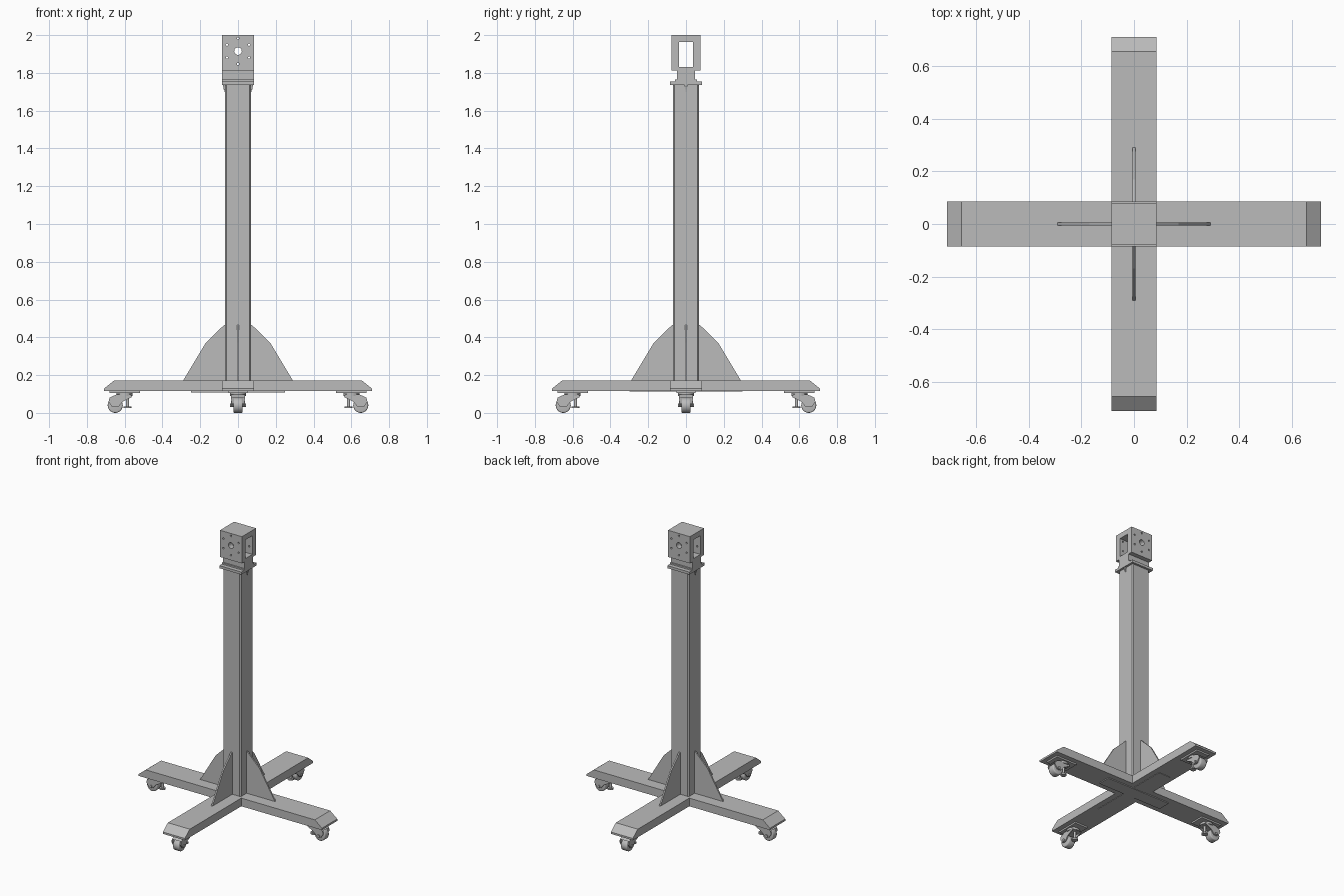
import bpy, bmesh, math
from mathutils import Matrix, Vector

cube = bpy.data.objects.get("Cube")
if cube:
    bpy.data.objects.remove(cube, do_unlink=True)

GREY = (0.5, 0.5, 0.5, 1.0)
metal = bpy.data.materials.new("grey_metal")
metal.use_nodes = True
metal.diffuse_color = GREY
metal.node_tree.nodes["Principled BSDF"].inputs["Base Color"].default_value = GREY


def finish(name, bm, turn=0, smooth=False):
    """Turn a bmesh into an object, rotated about z by quarter turns."""
    bmesh.ops.recalc_face_normals(bm, faces=bm.faces[:])
    bm.transform(Matrix.Rotation(turn * math.pi / 2, 4, "Z"))
    mesh = bpy.data.meshes.new(name)
    bm.to_mesh(mesh)
    bm.free()
    obj = bpy.data.objects.new(name, mesh)
    bpy.context.collection.objects.link(obj)
    mesh.materials.append(metal)
    bpy.ops.object.select_all(action="DESELECT")
    obj.select_set(True)
    bpy.context.view_layer.objects.active = obj
    if smooth:
        bpy.ops.object.shade_smooth_by_angle(angle=math.radians(35))
    return obj


def box(name, x, y, z, turn=0, chamfer=0):
    """Box from (low, high) ranges."""
    bm = bmesh.new()
    bmesh.ops.create_cube(bm, size=1)
    for v in bm.verts:
        v.co = Vector([r[0] if c < 0 else r[1] for c, r in zip(v.co, (x, y, z))])
    if chamfer:
        upright = [e for e in bm.edges if abs(e.verts[0].co.z - e.verts[1].co.z) > 0.001]
        bmesh.ops.bevel(bm, geom=upright, offset=chamfer, segments=1, affect="EDGES")
    return finish(name, bm, turn)


def prism(name, points, y0, y1, turn=0):
    """Side profile in x and z, extruded along y."""
    bm = bmesh.new()
    face = bm.faces.new([bm.verts.new((x, y0, z)) for x, z in points])
    ext = bmesh.ops.extrude_face_region(bm, geom=[face])
    moved = [g for g in ext["geom"] if isinstance(g, bmesh.types.BMVert)]
    bmesh.ops.translate(bm, verts=moved, vec=(0, y1 - y0, 0))
    return finish(name, bm, turn)


def cylinder(name, centre, radius, depth, axis="Z", turn=0, sides=24, bevel=0):
    bm = bmesh.new()
    bmesh.ops.create_cone(bm, cap_ends=True, segments=sides, radius1=radius,
                          radius2=radius, depth=depth)
    if bevel:
        rims = [e for e in bm.edges if abs(e.verts[0].co.z - e.verts[1].co.z) < 0.0001]
        bmesh.ops.bevel(bm, geom=rims, offset=bevel, segments=3, profile=0.5, affect="EDGES")
    if axis == "Y":
        bm.transform(Matrix.Rotation(math.pi / 2, 4, "X"))
    bm.transform(Matrix.Translation(centre))
    return finish(name, bm, turn, smooth=True)


def cut(target, cutter):
    """Subtract the cutter and discard it."""
    cutter.hide_render = True
    mod = target.modifiers.new("cut", "BOOLEAN")
    mod.operation = "DIFFERENCE"
    mod.solver = "EXACT"
    mod.object = cutter
    bpy.ops.object.select_all(action="DESELECT")
    target.select_set(True)
    bpy.context.view_layer.objects.active = target
    bpy.ops.object.modifier_apply(modifier=mod.name)
    bpy.data.objects.remove(cutter, do_unlink=True)


# Cross-shaped base: one full beam and two half beams, with sloped ends
LOW, TOP, END, SLOPE, HALF = 0.115, 0.172, 0.71, 0.655, 0.085
tip = [(END, LOW), (END, 0.128), (SLOPE, TOP)]
prism("base_beam", tip + [(-x, z) for x, z in reversed(tip)], -HALF, HALF)
for name, turn in (("back_beam", 1), ("front_beam", 3)):
    prism(name, tip + [(HALF, TOP), (HALF, LOW)], -HALF, HALF, turn)

# Reinforcing plates underneath
box("under_plate", (-0.25, 0.25), (-0.045, 0.045), (LOW - 0.006, LOW))
box("cross_under_plate", (-0.3, 0.3), (-0.045, 0.045), (LOW - 0.003, LOW), turn=1)

# Column with chamfered corners and top flange
box("column", (-0.07, 0.07), (-0.07, 0.07), (TOP, 1.737), chamfer=0.008)
box("column_flange", (-HALF, HALF), (-HALF, HALF), (1.737, 1.755))

# Neck under the head
box("neck_foot", (-HALF, HALF), (-0.057, 0.057), (1.755, 1.765))
box("neck", (-HALF, HALF), (-0.047, 0.047), (1.765, 1.813))

# Head with side window and bolt holes
head = box("head", (-HALF, HALF), (-0.078, 0.078), (1.813, 2.0))
cut(head, box("window_cutter", (-0.2, 0.2), (-0.038, 0.038), (1.832, 1.963)))
HUB = 1.915
cut(head, cylinder("centre_hole_cutter", (0, 0, HUB), 0.02, 0.4, "Y"))
for i in range(6):
    a = math.radians(30 + 60 * i)
    spot = (0.068 * math.cos(a), 0, HUB + 0.068 * math.sin(a))
    cut(head, cylinder("bolt_hole_cutter", spot, 0.006, 0.4, "Y", sides=12))

# Small pointed tabs below the flange
for turn in (0, 2):
    bm = bmesh.new()
    lower = bm.verts.new((0.071, 0, 1.69))
    ring = [bm.verts.new((x, y, 1.737)) for x, y in
            ((0.069, -0.008), (0.08, -0.008), (0.08, 0.008), (0.069, 0.008))]
    bm.faces.new(ring)
    for i in range(4):
        bm.faces.new((ring[i], ring[(i + 1) % 4], lower))
    finish("flange_tab", bm, turn)

# Parts repeated on each of the four arms
gusset = [(0.068, TOP), (0.29, TOP), (0.17, 0.372), (0.074, 0.465), (0.068, 0.465)]
cheek = [(0.57, 0.097), (0.56, 0.085), (0.61, 0.06), (0.635, 0.03),
         (0.665, 0.03), (0.685, 0.06), (0.68, 0.08), (0.645, 0.097)]
hood = [(0.56, 0.085), (0.57, 0.097), (0.645, 0.097), (0.68, 0.08), (0.67, 0.078), (0.63, 0.084)]
for turn, side in enumerate(("left", "back", "right", "front")):
    prism(side + "_gusset", gusset, -0.005, 0.005, turn)

    # Swivel caster
    c = side + "_caster_"
    box(c + "plate", (0.52, 0.68), (-0.05, 0.05), (0.104, LOW), turn)
    cylinder(c + "swivel", (0.6, 0, 0.097), 0.042, 0.016, turn=turn)
    prism(c + "hood", hood, -0.029, 0.029, turn)
    for s in (-1, 1):
        prism(c + "cheek", cheek, s * 0.029, s * 0.036, turn)
    cylinder(c + "wheel", (0.65, 0, 0.04), 0.04, 0.05, "Y", turn, bevel=0.007)
    cylinder(c + "axle", (0.65, 0, 0.04), 0.01, 0.085, "Y", turn, sides=12)

    # Levelling foot beside the wheel
    cylinder(c + "foot_stem", (0.585, 0, 0.06), 0.009, 0.06, turn=turn, sides=12)
    cylinder(c + "foot_pad", (0.585, 0, 0.03), 0.02, 0.01, turn=turn)
